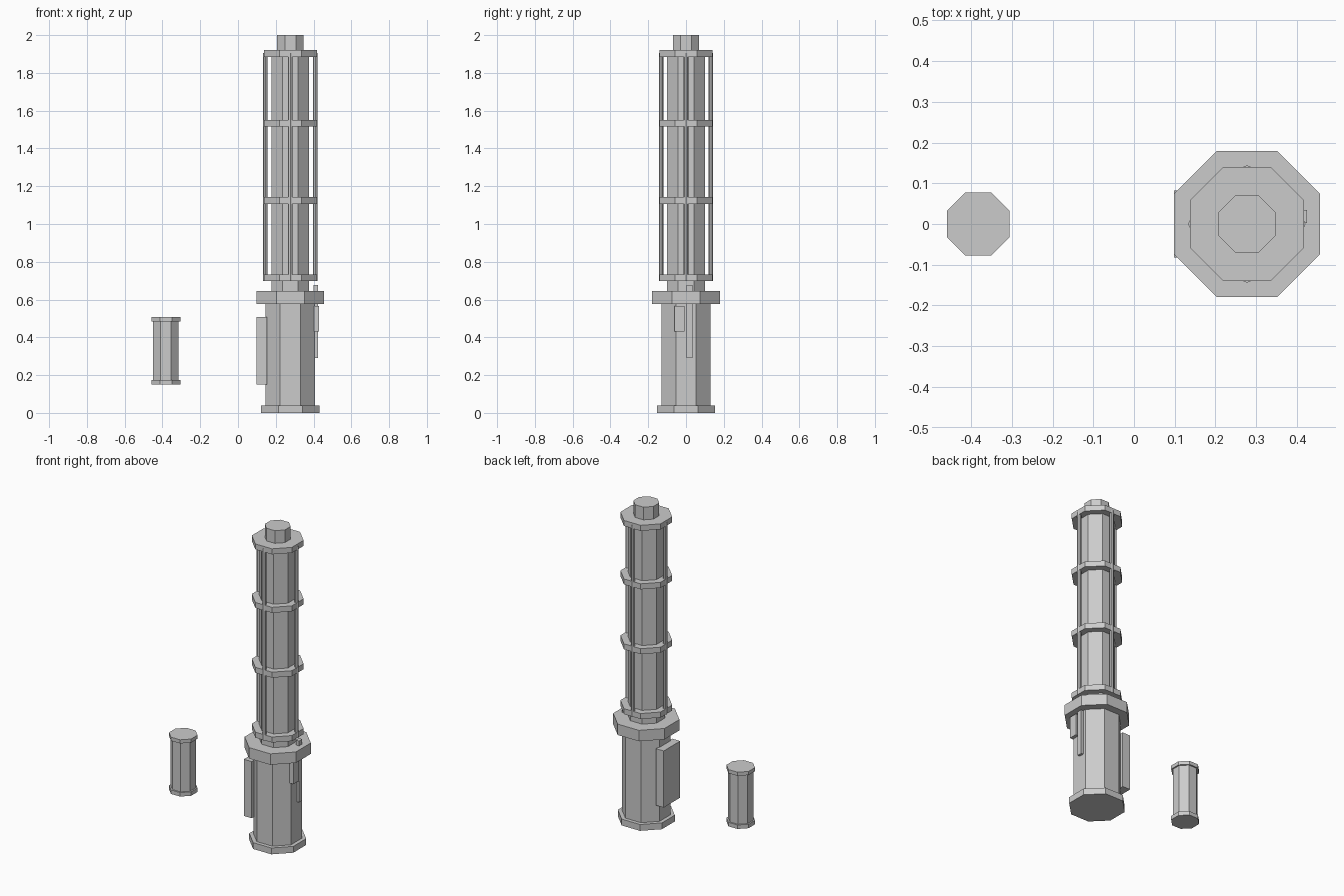
import bpy, bmesh, math
from mathutils import Matrix

if "Cube" in bpy.data.objects:
    bpy.data.objects.remove(bpy.data.objects["Cube"])

CX = 0.277      # axis of the tall unit
SX = -0.382     # axis of the small canister


def prism(name, x, y, apothem, z0, z1, sides=8, turn=0.5):
    """Upright prism; turn=0.5 puts flat faces on the axes, 0 puts corners there."""
    r = apothem / math.cos(math.pi / sides) if turn else apothem
    bm = bmesh.new()
    m = Matrix.Translation((x, y, (z0 + z1) / 2)) @ Matrix.Rotation(turn * 2 * math.pi / sides, 4, 'Z')
    bmesh.ops.create_cone(bm, cap_ends=True, segments=sides, radius1=r, radius2=r,
                          depth=z1 - z0, matrix=m)
    return finish(name, bm)


def box(name, x0, x1, y0, y1, z0, z1):
    bm = bmesh.new()
    m = Matrix.Translation(((x0 + x1) / 2, (y0 + y1) / 2, (z0 + z1) / 2))
    bmesh.ops.create_cube(bm, size=1, matrix=m @ Matrix.Diagonal((x1 - x0, y1 - y0, z1 - z0, 1)))
    return finish(name, bm)


def finish(name, bm):
    me = bpy.data.meshes.new(name)
    bm.to_mesh(me)
    bm.free()
    ob = bpy.data.objects.new(name, me)
    bpy.context.collection.objects.link(ob)
    return ob


# Handle section
prism("base_plate", CX, 0, 0.154, 0.0, 0.04)
prism("handle_body", CX, 0, 0.131, 0.04, 0.577)
prism("handle_collar", CX, 0, 0.179, 0.577, 0.646)

# Upper tube and tip
prism("inner_tube", CX, 0, 0.10, 0.646, 1.886)
prism("tip", CX, 0, 0.07, 1.92, 2.0)

# Rings around the tube
for i, z in enumerate((0.698, 1.107, 1.516, 1.885)):
    prism(f"ring_{i + 1}", CX, 0, 0.14, z, z + 0.035)

# Four rods running through the rings
for i in range(4):
    a = i * math.pi / 2
    prism(f"rod_{i + 1}", CX + 0.132 * math.cos(a), 0.132 * math.sin(a),
          0.012, 0.698, 1.905, turn=0)

# Side fittings on the handle
box("side_pack", 0.098, 0.153, -0.082, 0.082, 0.15, 0.507)
box("latch_block", 0.40, 0.429, -0.06, -0.007, 0.43, 0.567)
box("slide_bar", 0.401, 0.424, 0.003, 0.034, 0.29, 0.677)

# Separate canister
prism("canister_body", SX, 0, 0.068, 0.175, 0.485)
prism("canister_bottom_cap", SX, 0, 0.077, 0.15, 0.175)
prism("canister_top_cap", SX, 0, 0.077, 0.485, 0.508)
